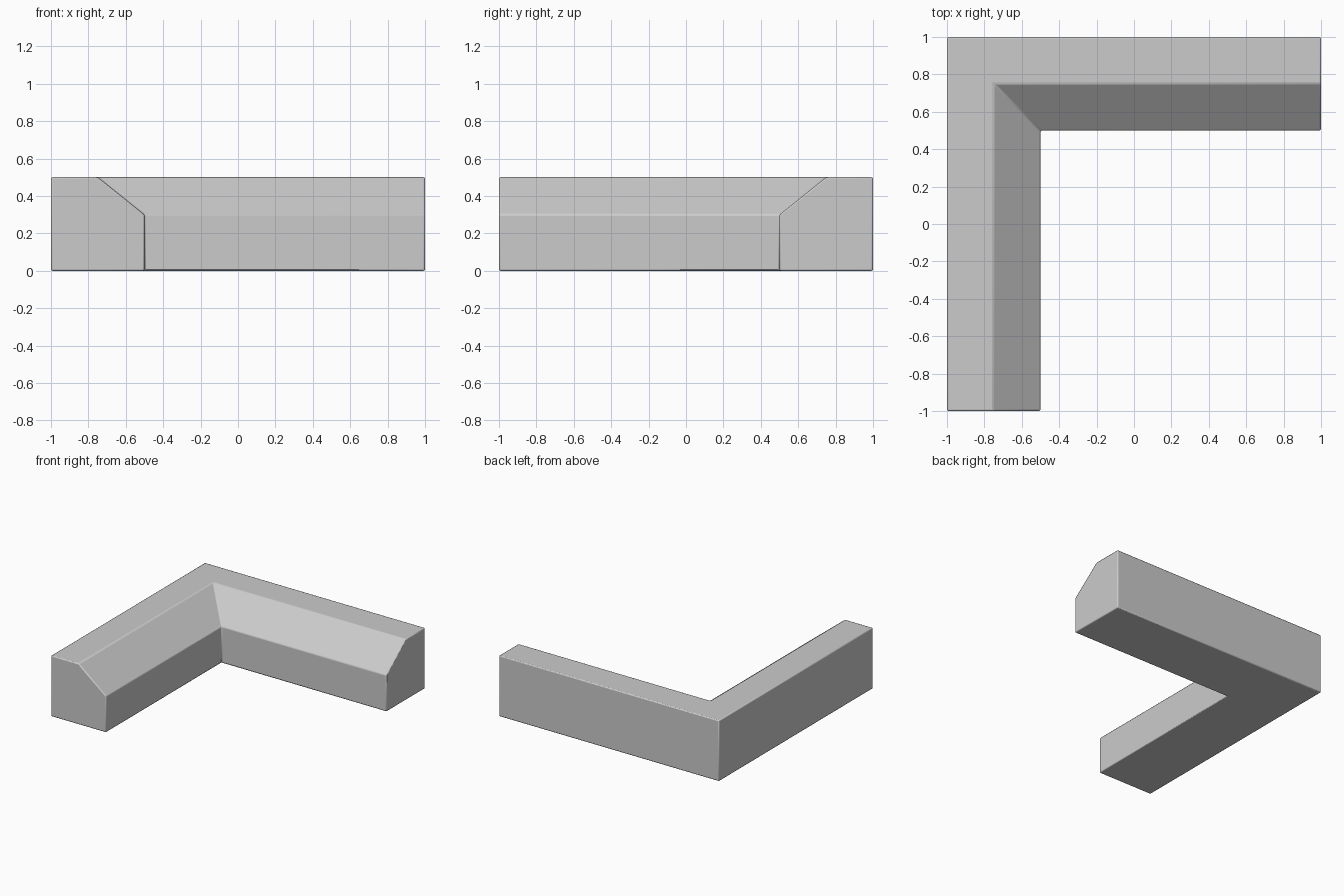
import bpy
import bmesh
import math

if "Cube" in bpy.data.objects:
    bpy.data.objects.remove(bpy.data.objects["Cube"])

# Chamfered cross-section: (distance inward from outer wall, height)
profile = [(0, 0), (0.5, 0), (0.5, 0.3), (0.25, 0.5), (0, 0.5)]

# Stations along the L: front end, mitred corner, right end
stations = [
    lambda d: (-1 + d, -1),
    lambda d: (-1 + d, 1 - d),
    lambda d: (1, 1 - d),
]

# Sweep the section around the corner
bm = bmesh.new()
rings = [[bm.verts.new((*at(d), z)) for d, z in profile] for at in stations]
n = len(profile)
for a, b in zip(rings, rings[1:]):
    for i in range(n):
        j = (i + 1) % n
        bm.faces.new((a[i], a[j], b[j], b[i]))
bm.faces.new(rings[0])
bm.faces.new(rings[-1])
bmesh.ops.recalc_face_normals(bm, faces=bm.faces)

mesh = bpy.data.meshes.new("corner_curb")
bm.to_mesh(mesh)
bm.free()
curb = bpy.data.objects.new("corner_curb", mesh)
bpy.context.collection.objects.link(curb)

# Tiny softened edges
bevel = curb.modifiers.new("soft_edges", 'BEVEL')
bevel.width = 0.008
bevel.segments = 2
bevel.limit_method = 'ANGLE'
bevel.angle_limit = math.radians(30)

bpy.context.view_layer.objects.active = curb
curb.select_set(True)
bpy.ops.object.shade_smooth_by_angle(angle=math.radians(30))
